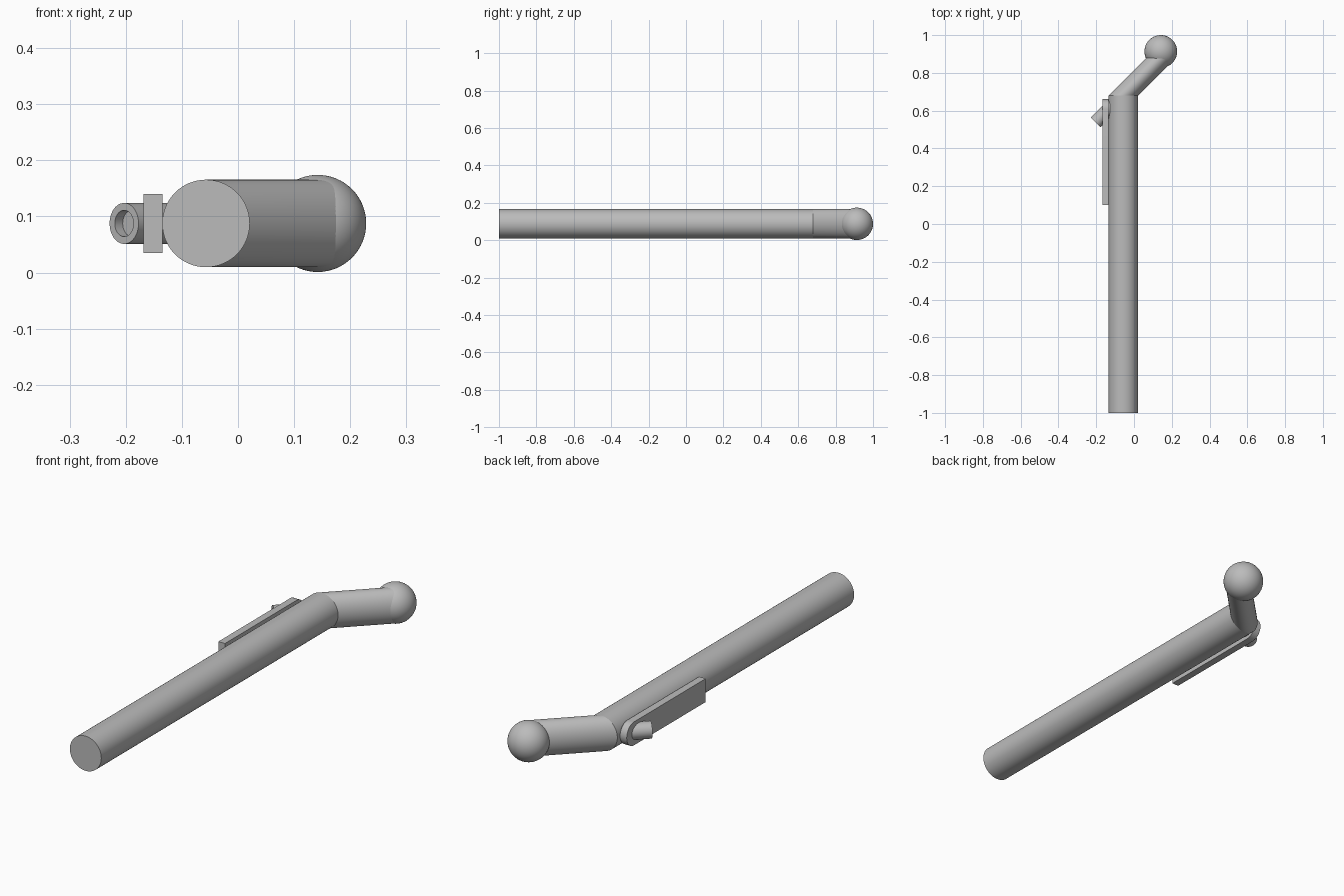
import bpy, bmesh, math
from mathutils import Matrix, Vector

old = bpy.data.objects.get("Cube")
if old:
    bpy.data.objects.remove(old, do_unlink=True)

MID_Z = 0.0875     # shared centre height of all parts
SHAFT_X = -0.057
SHAFT_R = 0.078
BEND_Y, BEND_END = 0.68, 0.88

grey = bpy.data.materials.new("plain grey")
grey.use_nodes = True
colour = (0.5, 0.5, 0.5, 1)
grey.diffuse_color = colour
grey.node_tree.nodes["Principled BSDF"].inputs["Base Color"].default_value = colour


def finish(name, bm):
    """Turn a bmesh into a named, smooth-shaded object."""
    bmesh.ops.recalc_face_normals(bm, faces=bm.faces)
    mesh = bpy.data.meshes.new(name)
    bm.to_mesh(mesh)
    bm.free()
    mesh.materials.append(grey)
    obj = bpy.data.objects.new(name, mesh)
    bpy.context.collection.objects.link(obj)
    bpy.ops.object.select_all(action='DESELECT')
    obj.select_set(True)
    bpy.context.view_layer.objects.active = obj
    bpy.ops.object.shade_smooth_by_angle(angle=math.radians(35))
    return obj


def rod(start, end, radius, sides=64):
    """Capped cylinder between two points."""
    start, end = Vector(start), Vector(end)
    axis = end - start
    turn = axis.to_track_quat('Z', 'Y').to_matrix().to_4x4()
    bm = bmesh.new()
    bmesh.ops.create_cone(bm, cap_ends=True, segments=sides, radius1=radius,
                          radius2=radius, depth=axis.length,
                          matrix=Matrix.Translation((start + end) / 2) @ turn)
    return bm


# Long straight shaft
finish("shaft", rod((SHAFT_X, -1, MID_Z), (SHAFT_X, BEND_Y, MID_Z), SHAFT_R))

# Slanted neck: a rod sheared sideways so both ends stay square to the shaft
bm = rod((SHAFT_X, BEND_Y, MID_Z), (SHAFT_X, BEND_END, MID_Z), SHAFT_R)
for v in bm.verts:
    v.co.x += v.co.y - BEND_Y
finish("slanted_neck", bm)

# Ball on the end of the neck
bm = bmesh.new()
bmesh.ops.create_uvsphere(bm, u_segments=64, v_segments=32, radius=0.0865,
                          matrix=Matrix.Translation((0.142, 0.9135, MID_Z)))
finish("end_ball", bm)

# Side plate: square at the front, half round at the back
half, round_y = 0.0525, 0.608
outline = [(0.10, half), (0.10, -half)]
for i in range(33):
    a = -math.pi / 2 + math.pi * i / 32
    outline.append((round_y + half * math.cos(a), half * math.sin(a)))
bm = bmesh.new()
face = bm.faces.new([bm.verts.new((-0.168, y, MID_Z + z)) for y, z in outline])
out = bmesh.ops.extrude_face_region(bm, geom=[face])
bmesh.ops.translate(bm, vec=(0.033, 0, 0),
                    verts=[g for g in out["geom"] if isinstance(g, bmesh.types.BMVert)])
finish("side_plate", bm)

# Angled peg through the plate, with a shallow round socket in its tip
tip = Vector((-0.203, 0.538, MID_Z))
root = Vector((-0.112, 0.629, MID_Z))
inward = (root - tip).normalized()
bm = rod(root, tip, 0.0365, 48)
cap = min((f for f in bm.faces if len(f.verts) > 4),
          key=lambda f: f.calc_center_median().y)
bmesh.ops.inset_region(bm, faces=[cap], thickness=0.013)
out = bmesh.ops.extrude_face_region(bm, geom=[cap])
bmesh.ops.translate(bm, vec=inward * 0.02,
                    verts=[g for g in out["geom"] if isinstance(g, bmesh.types.BMVert)])
if cap.is_valid:
    bmesh.ops.delete(bm, geom=[cap], context='FACES_ONLY')
finish("angled_peg", bm)
